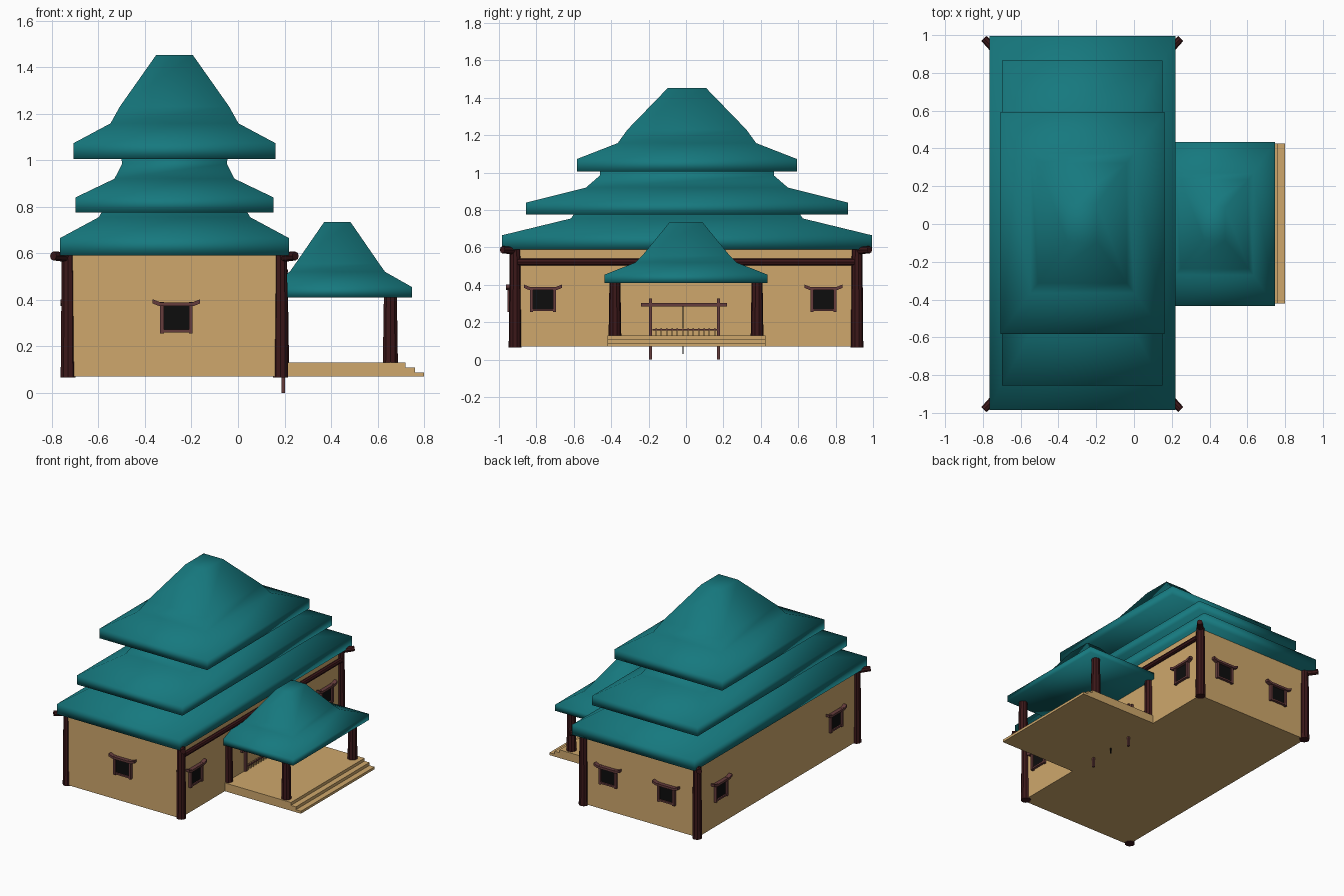
import bpy, bmesh
from math import pi
from mathutils import Matrix, Vector

if "Cube" in bpy.data.objects:
    bpy.data.objects.remove(bpy.data.objects["Cube"])


def material(name, rgb):
    m = bpy.data.materials.new(name)
    m.diffuse_color = (*rgb, 1)
    m.use_nodes = True
    m.node_tree.nodes["Principled BSDF"].inputs["Base Color"].default_value = m.diffuse_color
    return m


TEAL = material("roof_teal", (0.008, 0.19, 0.21))
TAN = material("plaster_tan", (0.62, 0.39, 0.15))
DARK = material("dark_timber", (0.045, 0.009, 0.010))
RED = material("frame_timber", (0.13, 0.045, 0.045))
BLACK = material("dark_opening", (0.004, 0.004, 0.004))


def finish(bm, name, mat, smooth=False, matrix=Matrix()):
    bmesh.ops.recalc_face_normals(bm, faces=bm.faces)
    bm.transform(matrix)
    me = bpy.data.meshes.new(name)
    bm.to_mesh(me)
    bm.free()
    me.materials.append(mat)
    if smooth:
        me.polygons.foreach_set("use_smooth", [True] * len(me.polygons))
    ob = bpy.data.objects.new(name, me)
    bpy.context.collection.objects.link(ob)
    return ob


def box(name, x, y, z, mat, matrix=Matrix()):
    bm = bmesh.new()
    bmesh.ops.create_cube(bm, size=1)
    for v in bm.verts:
        v.co = [(a[0] + a[1]) / 2 + c * (a[1] - a[0]) for a, c in zip((x, y, z), v.co)]
    return finish(bm, name, mat, matrix=matrix)


def pole(name, a, b, r1, r2, mat, sides=10):
    a, b = Vector(a), Vector(b)
    d = b - a
    bm = bmesh.new()
    bmesh.ops.create_cone(bm, cap_ends=True, segments=sides, radius1=r1, radius2=r2, depth=d.length)
    m = Matrix.Translation((a + b) / 2) @ d.to_track_quat('Z', 'Y').to_matrix().to_4x4()
    return finish(bm, name, mat, matrix=m)


def extrude_profile(name, pts, axis, lo, hi, mat, matrix=Matrix()):
    # outline given in (x, z), extruded along y
    bm = bmesh.new()
    f = bm.faces.new([bm.verts.new((p[0], lo, p[1])) for p in pts])
    new = bmesh.ops.extrude_face_region(bm, geom=[f])["geom"]
    for v in new:
        if isinstance(v, bmesh.types.BMVert):
            v.co.y = hi
    return finish(bm, name, mat, matrix=matrix)


def roof(name, cx, cy, rings):
    # rectangular rings (half x, half y, z) lofted upwards
    bm = bmesh.new()
    loops = [[bm.verts.new((cx + sx * hx, cy + sy * hy, z))
              for sx, sy in ((-1, -1), (1, -1), (1, 1), (-1, 1))] for hx, hy, z in rings]
    for a, b in zip(loops, loops[1:]):
        for i in range(4):
            j = (i + 1) % 4
            bm.faces.new((a[i], a[j], b[j], b[i]))
    bm.faces.new(loops[0])
    bm.faces.new(loops[-1])
    return finish(bm, name, TEAL, smooth=True)


# main hall
X0, X1, Y = -0.735, 0.188, 0.915
box("hall_walls", (X0, X1), (-0.935, Y), (0.07, 0.62), TAN)

# three stacked roof tiers
CX, CY = -0.273, 0.005
roof("lower_roof", CX, CY, [(0.492, 0.99, 0.59), (0.492, 0.99, 0.665),
                            (0.325, 0.62, 0.755), (0.30, 0.59, 0.80)])
roof("middle_roof", CX, CY, [(0.425, 0.86, 0.775), (0.425, 0.86, 0.84),
                             (0.258, 0.54, 0.92), (0.225, 0.465, 0.985), (0.23, 0.465, 1.02)])
roof("top_roof", CX, CY, [(0.434, 0.588, 1.005), (0.434, 0.588, 1.073), (0.275, 0.37, 1.158),
                          (0.235, 0.318, 1.23), (0.078, 0.102, 1.453)])

# corner posts with diagonal beam ends
for px, sx in ((-0.73, -1), (0.183, 1)):
    for sy in (-1, 1):
        py = sy * 0.914
        pole("corner_post", (px, py, 0.065), (px, py, 0.60), 0.034, 0.029, DARK)
        pole("corner_beam_end", (px, py, 0.583),
             (px + sx * 0.064, py + sy * 0.068, 0.588), 0.022, 0.019, DARK, 8)

# beam along the entrance wall
pole("wall_beam", (0.198, -0.9, 0.522), (0.198, 0.9, 0.522), 0.018, 0.018, DARK, 8)

# porch deck with steps
extrude_profile("porch_deck", [(0.18, 0.07), (0.80, 0.07), (0.80, 0.088), (0.76, 0.088), (0.76, 0.109),
                               (0.72, 0.109), (0.72, 0.13), (0.18, 0.13)], 'y', -0.42, 0.425, TAN)

# porch posts and roof
for px in (0.187, 0.655):
    for sy in (-1, 1):
        pole("porch_post", (px, sy * 0.38, 0.128), (px, sy * 0.38, 0.44), 0.034, 0.029, DARK)
roof("porch_roof", 0.427, 0, [(0.32, 0.435, 0.41), (0.32, 0.435, 0.455), (0.205, 0.27, 0.52),
                              (0.18, 0.235, 0.555), (0.056, 0.088, 0.735)])


# windows, modelled facing -y and turned into place
def window(x, y, turn):
    m = Matrix.Translation((x, y, 0)) @ Matrix.Rotation(turn, 4, 'Z')
    box("window_opening", (-0.056, 0.056), (-0.008, 0.01), (0.265, 0.385), BLACK, m)
    for s in (-1, 1):
        box("window_side", sorted((s * 0.054, s * 0.07)), (-0.02, 0.005), (0.255, 0.39), RED, m)
    box("window_sill", (-0.067, 0.067), (-0.018, 0.005), (0.26, 0.272), RED, m)
    arc = [(-0.102, 0.384), (-0.075, 0.373), (0.075, 0.373), (0.102, 0.384),
           (0.102, 0.402), (0.07, 0.389), (-0.07, 0.389), (-0.102, 0.402)]
    extrude_profile("window_lintel", arc, 'y', -0.028, 0.005, RED, m)


window(-0.265, -0.935, 0)
for x in (-0.02, -0.49):
    window(x, Y, pi)
for y in (-0.765, 0.735):
    window(X1, y, pi / 2)
for y in (-0.66, 0.66):
    window(X0, y, -pi / 2)

# entrance frame, door gap and low railing
for y in (-0.19, 0.175):
    box("door_post", (0.188, 0.202), (y - 0.008, y + 0.008), (0, 0.327), RED)
box("door_lintel", (0.186, 0.206), (-0.24, 0.22), (0.284, 0.304), RED)
box("door_gap", (0.188, 0.194), (-0.018, -0.013), (0.03, 0.285), BLACK)
box("door_rail", (0.188, 0.200), (-0.18, 0.167), (0.155, 0.165), RED)
for i in range(12):
    y = -0.16 + i * 0.0285
    box("door_baluster", (0.188, 0.197), (y - 0.004, y + 0.004), (0.128, 0.17), TAN)
